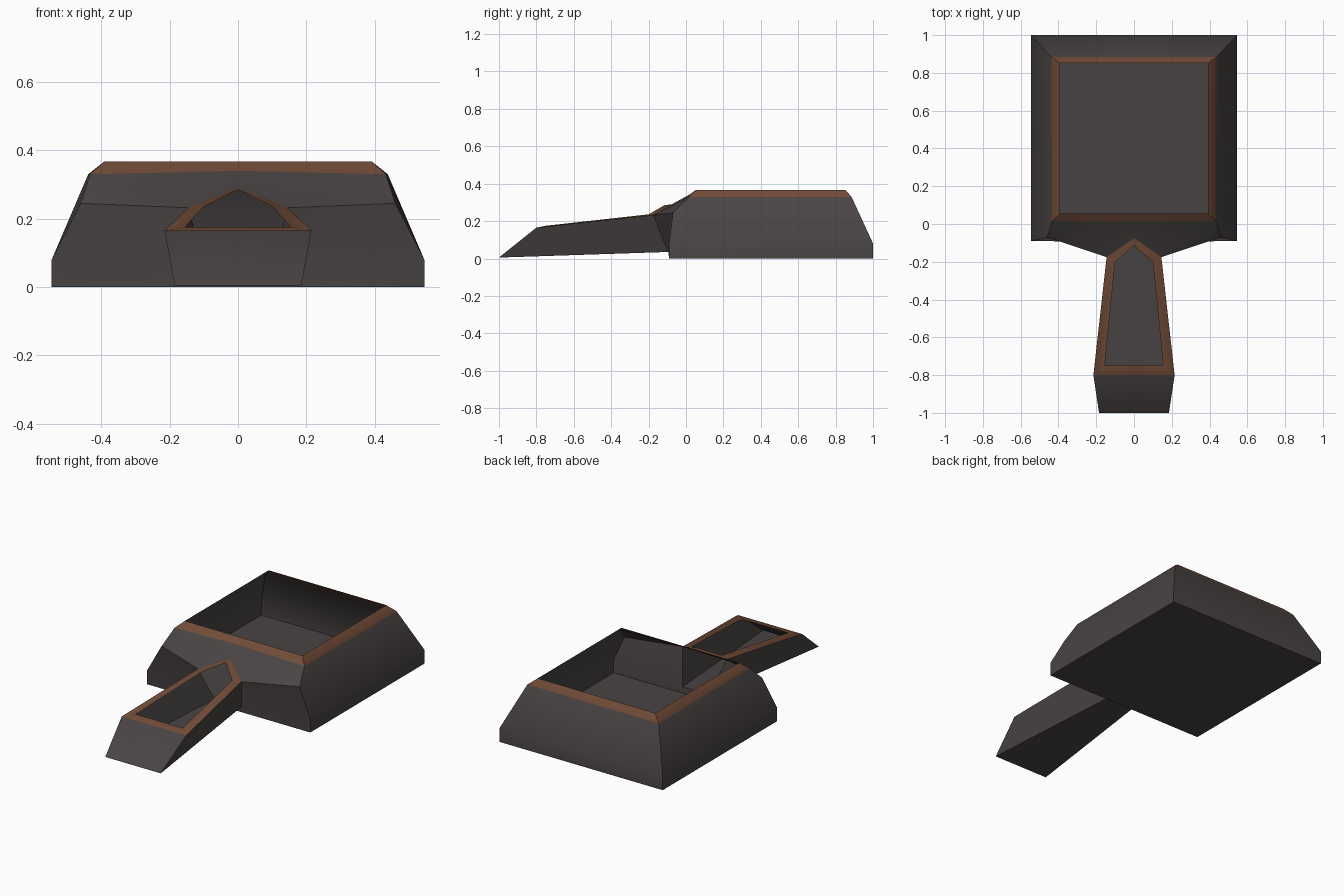
import bpy
import bmesh

cube = bpy.data.objects.get("Cube")
if cube:
    bpy.data.objects.remove(cube)


def material(name, colour):
    m = bpy.data.materials.new(name)
    m.use_nodes = True
    m.diffuse_color = colour
    m.node_tree.nodes["Principled BSDF"].inputs["Base Color"].default_value = colour
    return m


GREY = material("dark grey", (0.068, 0.057, 0.057, 1))
BROWN = material("rust brown", (0.165, 0.071, 0.039, 1))


def half_shell(name, points, body, rim):
    """Thin shell modelled on the +x side and mirrored across the centre."""
    bm = bmesh.new()
    verts = {key: bm.verts.new(co) for key, co in points.items()}
    for index, faces in enumerate((body, rim)):
        for face in faces:
            f = bm.faces.new([verts[key] for key in face.split()])
            f.material_index = index
    mesh = bpy.data.meshes.new(name)
    bm.to_mesh(mesh)
    bm.free()
    mesh.materials.append(GREY)
    mesh.materials.append(BROWN)
    obj = bpy.data.objects.new(name, mesh)
    bpy.context.collection.objects.link(obj)
    bpy.ops.object.select_all(action="DESELECT")
    obj.select_set(True)
    bpy.context.view_layer.objects.active = obj
    bpy.ops.object.shade_smooth_by_angle(angle=0.5)
    mirror = obj.modifiers.new("mirror", "MIRROR")
    mirror.use_clip = True
    return obj


# Points shared where the hollow handle runs into the pan
neck = {
    "neck_low": (0.09, -0.095, 0.035),
    "neck_low_mid": (0, -0.095, 0.035),
    "neck_top": (0.145, -0.175, 0.232),
    "neck_peak": (0, -0.075, 0.29),
}

# Open pan: floor, short upright band, sloping walls and a chamfered rim
pan_points = {
    **neck,
    "floor_front_mid": (0, -0.09, 0), "floor_front": (0.545, -0.09, 0),
    "floor_back": (0.545, 1, 0), "floor_back_mid": (0, 1, 0),
    "band_front": (0.545, -0.09, 0.08),
    "band_back": (0.545, 1, 0.08), "band_back_mid": (0, 1, 0.08),
    "shoulder": (0.46, -0.07, 0.245),
    "rim_front_mid": (0, 0.015, 0.34), "rim_front": (0.433, 0.015, 0.33),
    "rim_back": (0.438, 0.885, 0.33), "rim_back_mid": (0, 0.885, 0.33),
    "lip_front_mid": (0, 0.055, 0.367), "lip_front": (0.392, 0.055, 0.367),
    "lip_back": (0.392, 0.852, 0.367), "lip_back_mid": (0, 0.852, 0.367),
}
half_shell("pan", pan_points, [
    "floor_front_mid floor_back_mid floor_back floor_front",
    "floor_front floor_back band_back band_front",
    "floor_back floor_back_mid band_back_mid band_back",
    "floor_front_mid floor_front band_front neck_low neck_low_mid",
    "band_front band_back rim_back rim_front shoulder",
    "band_back band_back_mid rim_back_mid rim_back",
    "neck_low band_front shoulder neck_top",
    "neck_top shoulder rim_front",
    "neck_top rim_front rim_front_mid neck_peak",
], [
    "rim_front rim_back lip_back lip_front",
    "rim_back rim_back_mid lip_back_mid lip_back",
    "rim_front_mid rim_front lip_front lip_front_mid",
])

# Hollow handle: wedge-shaped trough with a flat pointed rim
handle_points = {
    **neck,
    "tip": (0.185, -1, 0.005), "tip_mid": (0, -1, 0.005),
    "end": (0.215, -0.8, 0.165), "end_mid": (0, -0.8, 0.165),
    "slot_end": (0.155, -0.75, 0.175), "slot_end_mid": (0, -0.75, 0.175),
    "slot_neck": (0.1, -0.2, 0.236), "slot_peak": (0, -0.115, 0.285),
}
half_shell("handle", handle_points, [
    "tip_mid neck_low_mid neck_low tip",
    "tip_mid tip end end_mid",
    "tip neck_low neck_top end",
], [
    "end_mid end slot_end slot_end_mid",
    "end neck_top slot_neck slot_end",
    "neck_top neck_peak slot_peak slot_neck",
])
